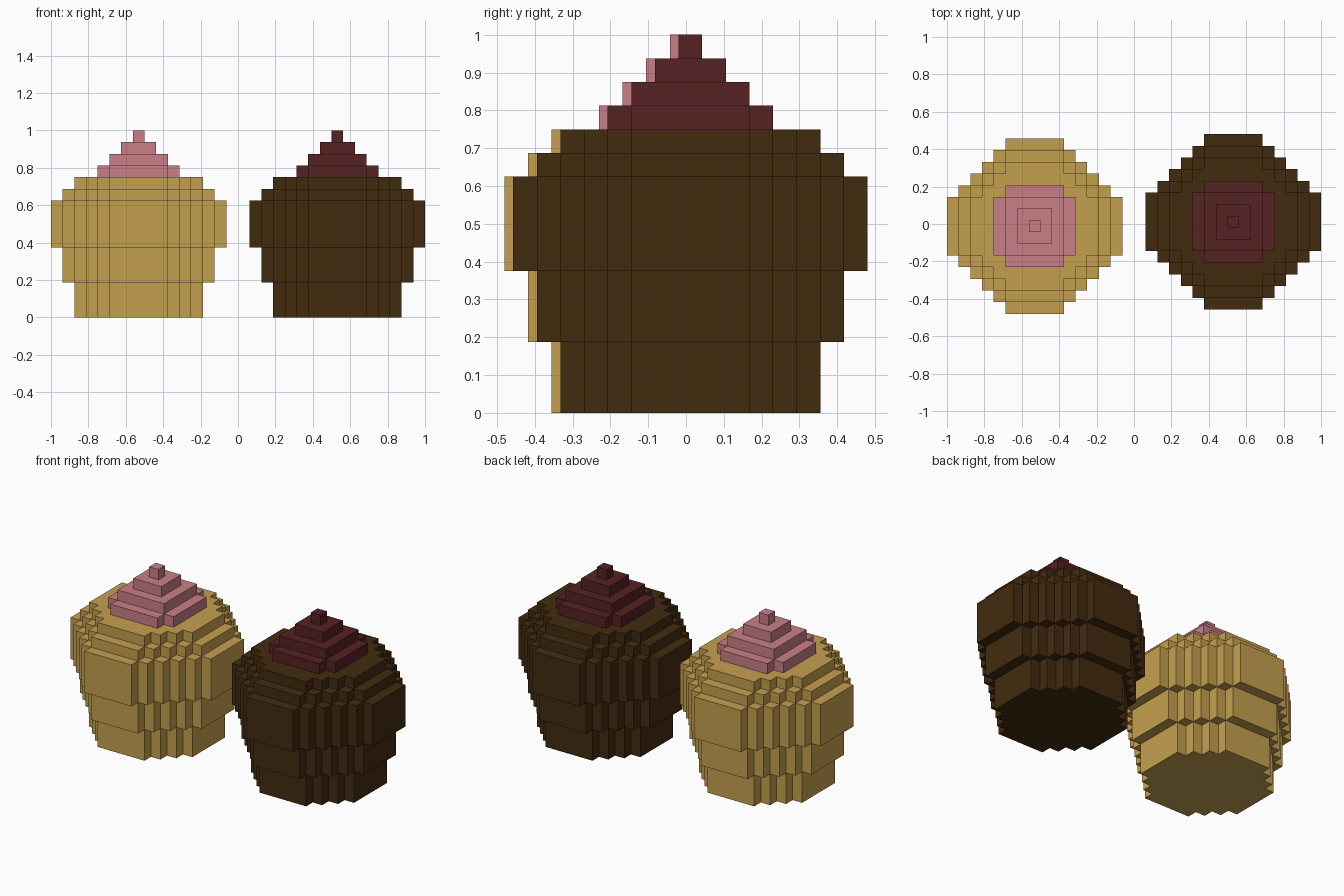
import bpy, bmesh, math
from mathutils import Vector

if "Cube" in bpy.data.objects:
    bpy.data.objects.remove(bpy.data.objects["Cube"])

U = 1 / 16  # size of one block


def material(name, rgb):
    m = bpy.data.materials.new(name)
    lin = [((c / 255 + 0.055) / 1.055) ** 2.4 for c in rgb]
    m.diffuse_color = (*lin, 1)
    m.use_nodes = True
    m.node_tree.nodes["Principled BSDF"].inputs["Base Color"].default_value = m.diffuse_color
    return m


def layer(k, half, cut):
    """One block layer: an octagon with stepped corners."""
    r = range(-half, half + 1)
    return {(i, j, k) for i in r for j in r if abs(i) + abs(j) <= cut}


def stack(rows):
    """rows: first layer, end layer, half width, corner limit."""
    cells = set()
    for k0, k1, half, cut in rows:
        for k in range(k0, k1):
            cells |= layer(k, half, cut)
    return cells


CAKE = stack([(0, 3, 5, 7), (3, 6, 6, 8), (6, 10, 7, 9), (10, 11, 6, 8), (11, 12, 5, 7)])
FROSTING = stack([(12, 13, 3, 5), (13, 14, 2, 4), (14, 15, 1, 2), (15, 16, 0, 0)])


def block_object(name, cells, solid, centre, mat):
    """Outer skin of the cells, with flat areas merged."""
    bm = bmesh.new()
    for c in cells:
        for axis in range(3):
            for s in (-1, 1):
                n = list(c)
                n[axis] += s
                if tuple(n) in solid:
                    continue
                a, b = (axis + 1) % 3, (axis + 2) % 3
                mid = Vector(c) + Vector((0, 0, 0.5))
                corners = []
                for p, q in ((-1, -1), (1, -1), (1, 1), (-1, 1)):
                    v = mid.copy()
                    v[axis] += s / 2
                    v[a] += p / 2
                    v[b] += q / 2
                    corners.append(bm.verts.new(v * U))
                bm.faces.new(corners if s > 0 else corners[::-1])
    bmesh.ops.remove_doubles(bm, verts=bm.verts, dist=1e-4)
    bmesh.ops.dissolve_limit(bm, angle_limit=math.radians(1),
                             verts=bm.verts, edges=bm.edges)
    me = bpy.data.meshes.new(name)
    bm.to_mesh(me)
    bm.free()
    me.materials.append(mat)
    ob = bpy.data.objects.new(name, me)
    ob.location = centre
    bpy.context.collection.objects.link(ob)


# Two cupcakes: vanilla on the left, chocolate on the right
for flavour, side, cake_rgb, top_rgb in (
        ("vanilla", -1, (197, 160, 79), (201, 127, 134)),
        ("chocolate", 1, (66, 43, 15), (87, 34, 36))):
    centre = (side * 8.5 * U, side * 0.0117, 0)
    block_object(flavour + "_cake", CAKE, CAKE | FROSTING, centre,
                 material(flavour + " cake", cake_rgb))
    block_object(flavour + "_frosting", FROSTING, CAKE | FROSTING, centre,
                 material(flavour + " frosting", top_rgb))
